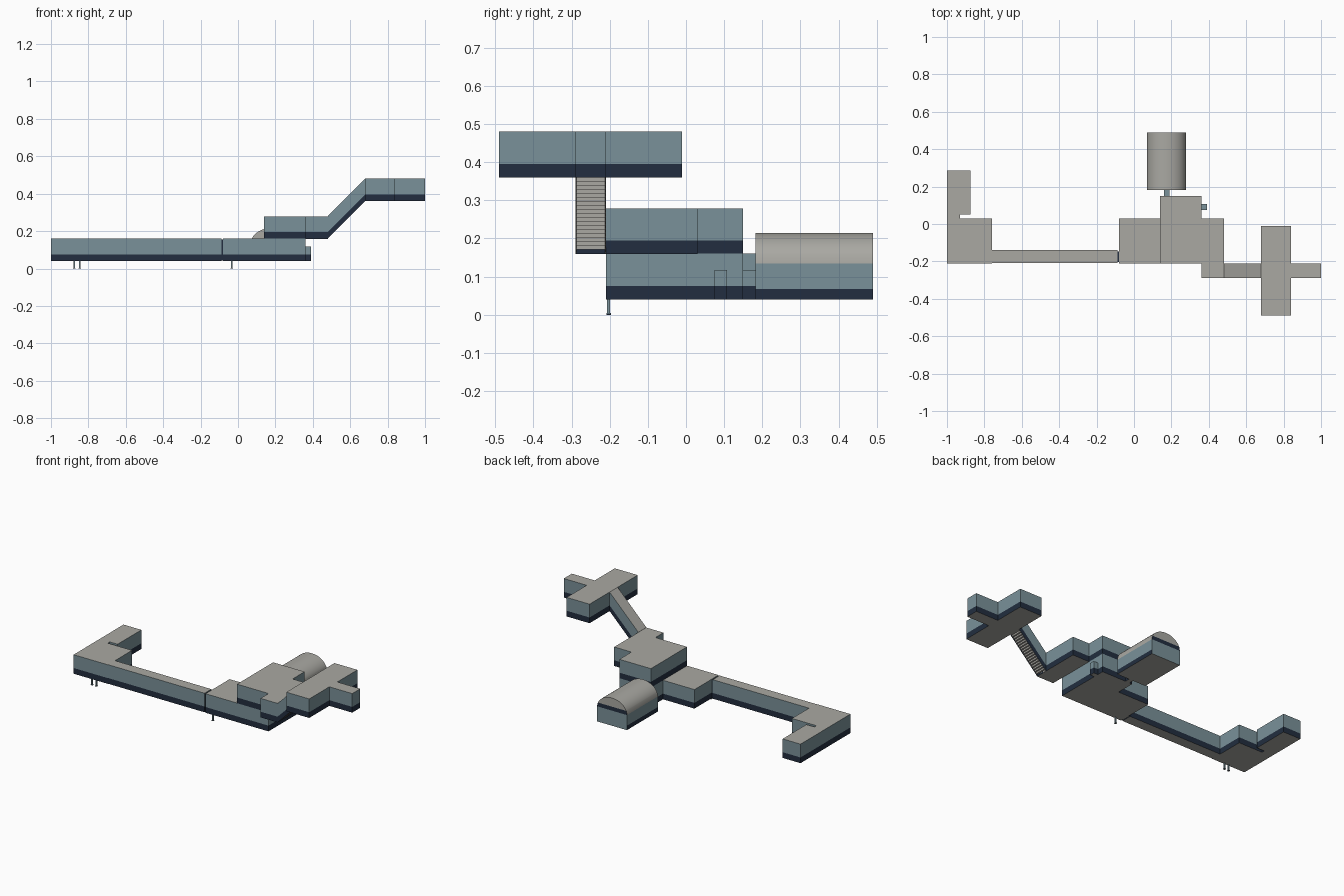
import bpy, bmesh, math
from mathutils import Vector

if "Cube" in bpy.data.objects:
    bpy.data.objects.remove(bpy.data.objects["Cube"])


def mat(name, rgb):
    m = bpy.data.materials.new(name)
    m.diffuse_color = (*rgb, 1)
    m.use_nodes = True
    m.node_tree.nodes["Principled BSDF"].inputs["Base Color"].default_value = m.diffuse_color
    return m


MATS = [mat("roof_grey", (0.40, 0.395, 0.365)),
        mat("wall_teal", (0.195, 0.285, 0.32)),
        mat("base_navy", (0.016, 0.027, 0.05))]
GREY, TEAL, NAVY = 0, 1, 2


def solid(name, pts, offset, cuts, rule):
    """Extrude a closed outline, slice it with planes, colour faces by rule."""
    bm = bmesh.new()
    face = bm.faces.new([bm.verts.new(p) for p in pts])
    ext = bmesh.ops.extrude_face_region(bm, geom=[face])
    moved = [g for g in ext["geom"] if isinstance(g, bmesh.types.BMVert)]
    bmesh.ops.translate(bm, verts=moved, vec=Vector(offset))
    if face.is_valid and not any(len(e.link_faces) > 1 for e in face.edges):
        bm.faces.new(list(face.verts))
    bmesh.ops.recalc_face_normals(bm, faces=bm.faces)
    for co, no in cuts:
        bmesh.ops.bisect_plane(bm, geom=bm.verts[:] + bm.edges[:] + bm.faces[:],
                               plane_co=co, plane_no=no)
    bm.normal_update()
    for f in bm.faces:
        f.material_index = rule(f.normal, f.calc_center_median())
    me = bpy.data.meshes.new(name)
    bm.to_mesh(me)
    bm.free()
    for m in MATS:
        me.materials.append(m)
    ob = bpy.data.objects.new(name, me)
    bpy.context.collection.objects.link(ob)
    return ob


def block(name, outline, z0, h=0.12, band=0.036, top=GREY):
    """Flat-roofed building: navy base band, teal wall, grey roof and floor."""
    def rule(n, c):
        if abs(n.z) > 0.5:
            return top if n.z > 0 else GREY
        return NAVY if c.z < z0 + band else TEAL
    return solid(name, [(x, y, z0) for x, y in outline], (0, 0, h),
                 [((0, 0, z0 + band), (0, 0, 1))], rule)


def rect(x0, x1, y0, y1):
    return [(x0, y0), (x1, y0), (x1, y1), (x0, y1)]


# Ground-level wings
block("left_wing", [(-1, -0.21), (-0.76, -0.21), (-0.76, 0.03), (-0.93, 0.03),
                    (-0.93, 0.05), (-0.875, 0.05), (-0.875, 0.287), (-1, 0.287)], 0.04)
block("long_corridor", rect(-0.76, -0.088, -0.208, -0.14), 0.04)
block("corridor_joint", rect(-0.088, -0.08, -0.202, -0.146), 0.044, 0.11, 0.11, NAVY)
block("main_hall", [(-0.08, -0.21), (0.36, -0.21), (0.36, 0.15),
                    (0.14, 0.15), (0.14, 0.03), (-0.08, 0.03)], 0.04)
block("side_porch", rect(0.36, 0.39, 0.075, 0.107), 0.04, 0.078, 0.036, TEAL)
block("barrel_link", rect(0.16, 0.19, 0.15, 0.182), 0.04, 0.078, 0.036, TEAL)

# Upper levels
block("upper_hall", [(0.14, -0.21), (0.36, -0.21), (0.36, -0.29), (0.48, -0.29),
                     (0.48, 0.03), (0.36, 0.03), (0.36, 0.15), (0.14, 0.15)], 0.159)
block("top_wing", [(0.68, -0.49), (0.84, -0.49), (0.84, -0.29), (1, -0.29), (1, -0.21),
                   (0.84, -0.21), (0.84, -0.01), (0.68, -0.01)], 0.36)

# Sloped stair passage: two side walls around a stepped core
def slope_rule(n, c):
    if abs(n.y) < 0.5:
        return GREY
    return NAVY if c.z - (c.x - 0.32) < 0.036 else TEAL


slope = [(0.48, 0.16), (0.68, 0.36), (0.68, 0.48), (0.48, 0.28)]
for side, y in (("front", -0.29), ("back", -0.213)):
    solid("stair_wall_" + side, [(x, y, z) for x, z in slope], (0, 0.003, 0),
          [((0.48, 0, 0.196), (-1, 0, 1))], slope_rule)

STEPS = 19
s = 0.2 / STEPS
steps = [(0.48, 0.16)]
for i in range(STEPS):
    steps += [(0.48 + i * s, 0.16 + (i + 1) * s), (0.48 + (i + 1) * s, 0.16 + (i + 1) * s)]
solid("stair_steps", [(x, -0.287, z) for x, z in steps + slope[2:]], (0, 0.074, 0),
      [], lambda n, c: GREY)

# Barrel-roofed hall
CX, HW, EAVE, RISE = 0.173, 0.104, 0.135, 0.08
profile = [(CX - HW, 0.04), (CX + HW, 0.04)]
profile += [(CX + HW * math.cos(math.pi * i / 18), EAVE + RISE * math.sin(math.pi * i / 18))
            for i in range(19)]


def barrel_rule(n, c):
    if abs(n.y) > 0.5:                      # end walls
        return TEAL if c.z < EAVE else NAVY if c.z < 0.16 else GREY
    if n.z < -0.5 or c.z > EAVE:            # floor and vault
        return GREY
    return NAVY if c.z < 0.068 else TEAL


barrel = solid("barrel_hall", [(x, 0.182, z) for x, z in profile], (0, 0.308, 0),
               [((0, 0, z), (0, 0, 1)) for z in (0.068, EAVE, 0.16)], barrel_rule)
bpy.context.view_layer.objects.active = barrel
barrel.select_set(True)
bpy.ops.object.shade_smooth_by_angle(angle=math.radians(35))

# Support legs with foot pads
for i, x in enumerate((-0.876, -0.846, -0.033)):
    block(f"leg_{i + 1}", rect(x - 0.004, x + 0.004, -0.207, -0.199), 0.003, 0.038, 0.001, TEAL)
    block(f"leg_foot_{i + 1}", rect(x - 0.006, x + 0.006, -0.209, -0.197), 0, 0.004, 0.003, TEAL)
